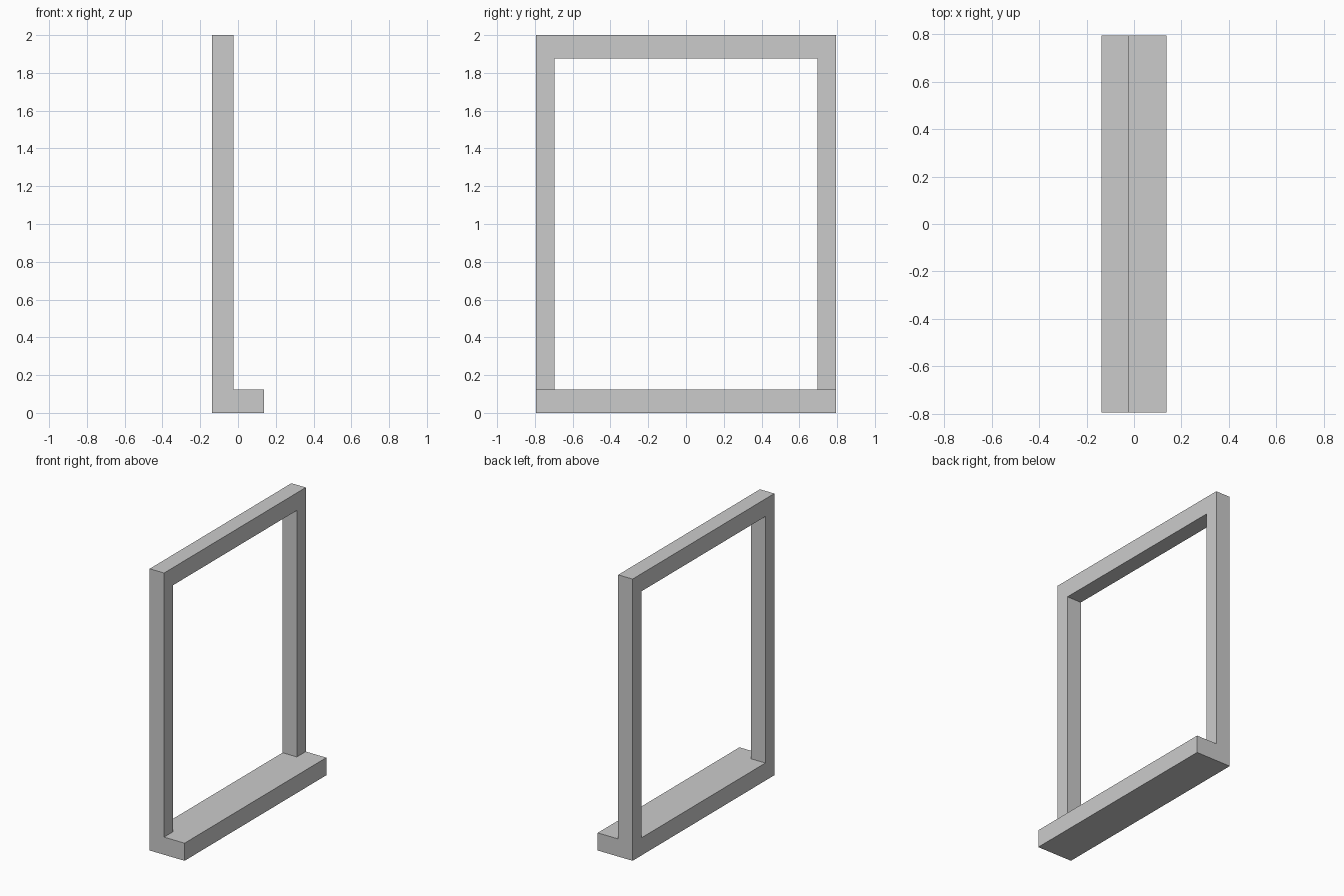
import bpy, bmesh

if "Cube" in bpy.data.objects:
    bpy.data.objects.remove(bpy.data.objects["Cube"])

HALF_W, HEIGHT = 0.795, 2.0          # half width along y, full height
BACK, FACE, LIP = -0.137, -0.024, 0.137  # x of frame back, frame front, sill edge
JAMB, RAIL = 0.10, 0.125             # jamb width, sill and header height


def extruded(name, profile, half):
    """Extrude an (x, z) profile symmetrically along y."""
    bm = bmesh.new()
    base = bm.faces.new([bm.verts.new((x, -half, z)) for x, z in profile])
    ext = bmesh.ops.extrude_face_region(bm, geom=[base])
    moved = [v for v in ext["geom"] if isinstance(v, bmesh.types.BMVert)]
    bmesh.ops.translate(bm, vec=(0, 2 * half, 0), verts=moved)
    bmesh.ops.recalc_face_normals(bm, faces=bm.faces)
    mesh = bpy.data.meshes.new(name)
    bm.to_mesh(mesh)
    bm.free()
    obj = bpy.data.objects.new(name, mesh)
    bpy.context.collection.objects.link(obj)
    return obj


# Frame and projecting sill share one L-shaped section
frame = extruded("window_frame", [(BACK, 0), (LIP, 0), (LIP, RAIL), (FACE, RAIL),
                                  (FACE, HEIGHT), (BACK, HEIGHT)], HALF_W)

# Opening between jambs, header and sill
cutter = extruded("opening_cutter", [(BACK - 0.1, RAIL), (LIP + 0.1, RAIL),
                                     (LIP + 0.1, HEIGHT - RAIL),
                                     (BACK - 0.1, HEIGHT - RAIL)], HALF_W - JAMB)
cutter.hide_render = True
cut = frame.modifiers.new("opening", "BOOLEAN")
cut.operation, cut.solver, cut.object = "DIFFERENCE", "EXACT", cutter
bpy.context.view_layer.objects.active = frame
frame.select_set(True)
bpy.ops.object.modifier_apply(modifier=cut.name)
bpy.data.objects.remove(cutter)
